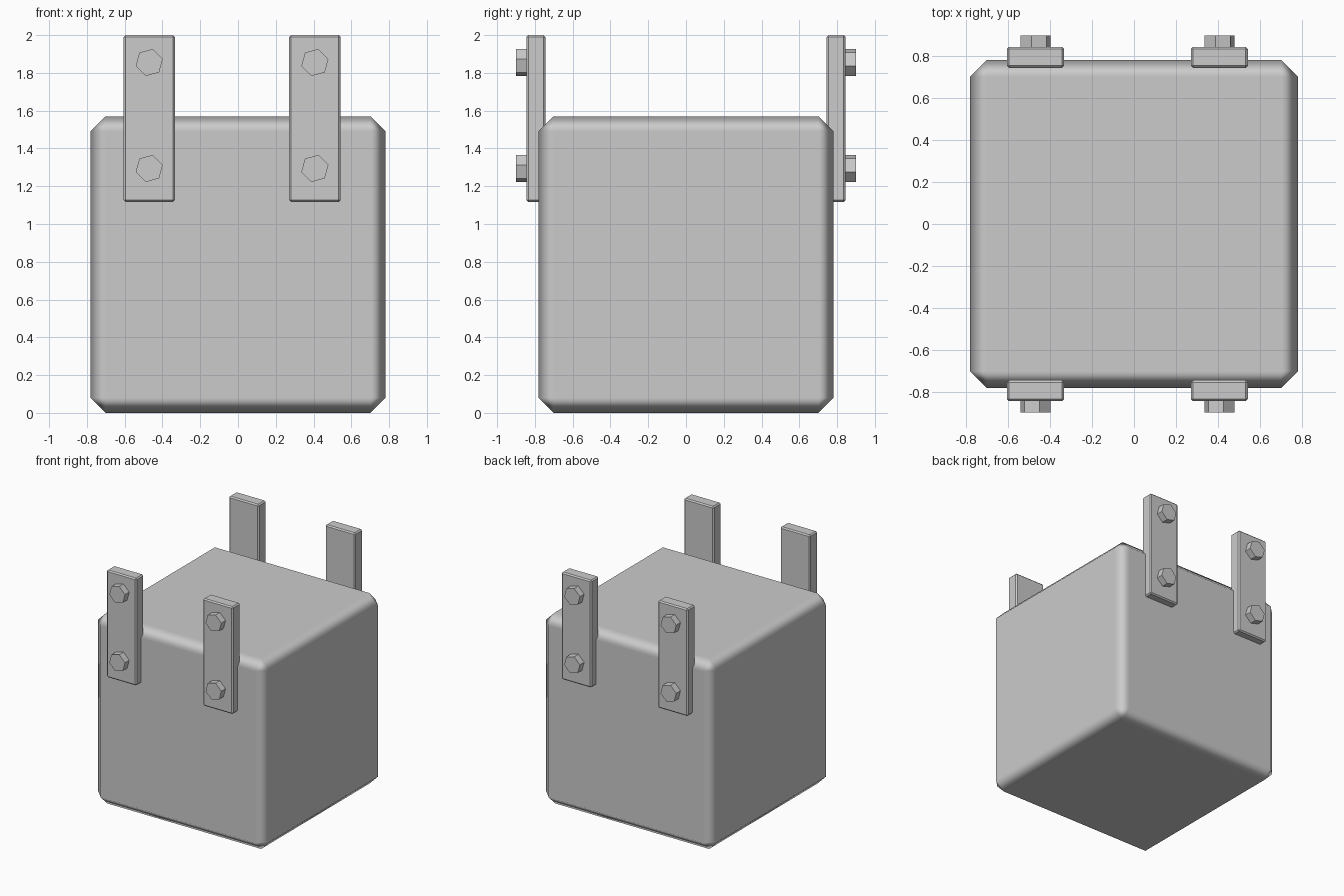
import bpy, math

if "Cube" in bpy.data.objects:
    bpy.data.objects.remove(bpy.data.objects["Cube"])

def box(name, lo, hi, bevel):
    size = [h - l for l, h in zip(lo, hi)]
    mid = [(h + l) / 2 for l, h in zip(lo, hi)]
    bpy.ops.mesh.primitive_cube_add(size=1, location=mid)
    ob = bpy.context.object
    ob.name = name
    ob.scale = size
    bpy.ops.object.transform_apply(location=False, rotation=False, scale=True)
    mod = ob.modifiers.new("bevel", 'BEVEL')
    mod.width = bevel
    mod.segments = 1
    return ob

def bolt(name, x, z, side):
    # hexagonal head lying along y, slightly turned
    bpy.ops.mesh.primitive_cylinder_add(vertices=6, radius=0.074, depth=0.10)
    ob = bpy.context.object
    ob.name = name
    # primitive has a vertex on its local y axis; turn it so one sits at 75 degrees
    ob.rotation_euler = (math.pi / 2, side * math.radians(-15), 0)
    ob.location = (x, side * 0.85, z)
    bpy.ops.object.transform_apply(location=False, rotation=True, scale=False)

# chamfered block with smooth-shaded edges
body = box("body", (-0.782, -0.782, 0), (0.782, 0.782, 1.57), 0.08)
body.modifiers["bevel"].harden_normals = True
bpy.ops.object.shade_smooth()

# four upright straps, each with two bolts on its outer face
for side, label in ((-1, "front"), (1, "back")):
    for x, hand in ((-0.47, "left"), (0.407, "right")):
        y0, y1 = sorted((side * 0.745, side * 0.845))
        box(f"{label}_{hand}_strap", (x - 0.136, y0, 1.117), (x + 0.136, y1, 2.0), 0.01)
        for z, level in ((1.294, "lower"), (1.855, "upper")):
            bolt(f"{label}_{hand}_{level}_bolt", x, z, side)
